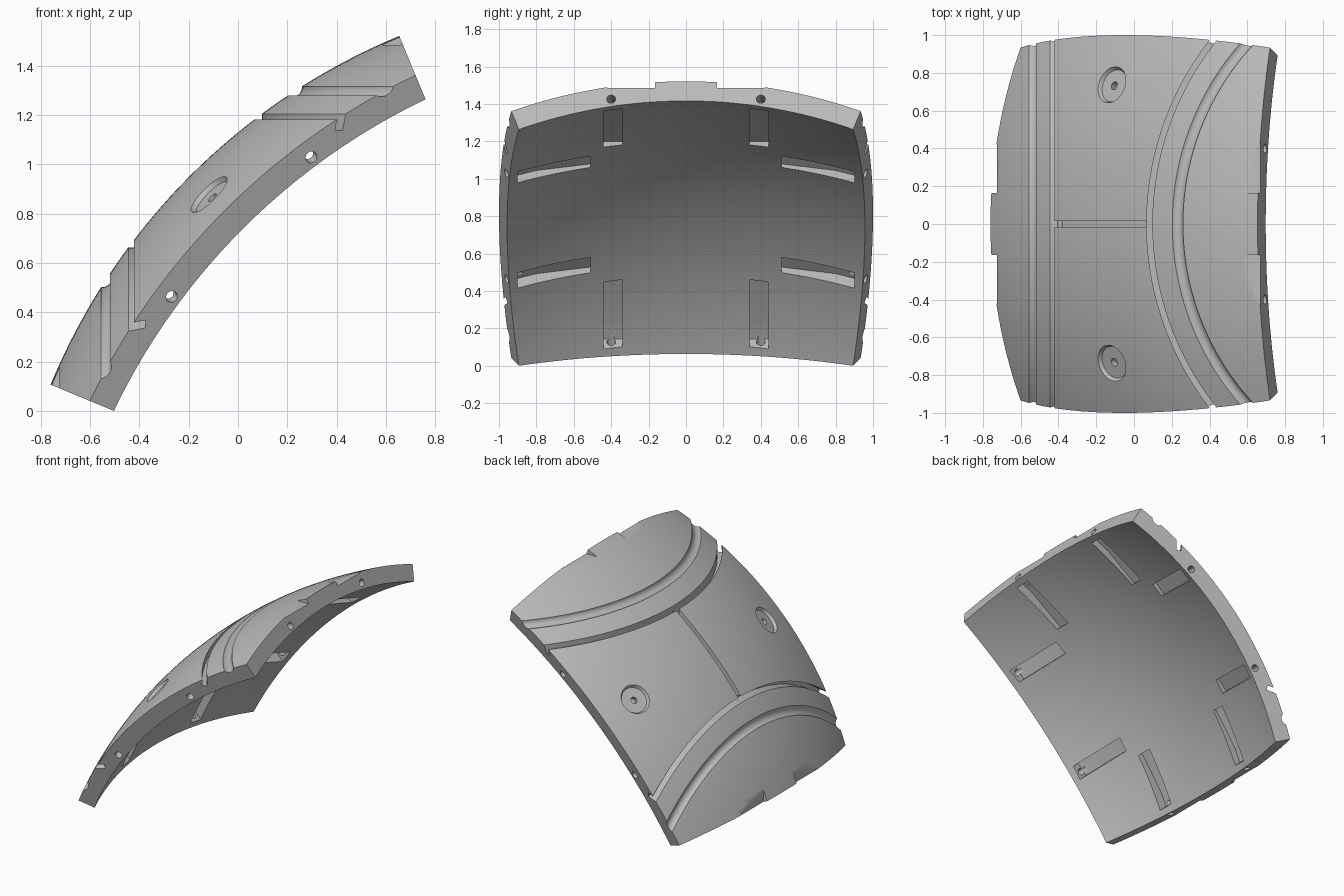
import bpy, bmesh, math
from mathutils import Matrix, Vector

if "Cube" in bpy.data.objects:
    bpy.data.objects.remove(bpy.data.objects["Cube"])

R_IN, R_OUT, HALF = 2.5, 2.613, math.radians(22.5)
CENTRE = Vector((1.654, 0, -0.893))
# Panel frame: u runs up the slope, v is y, n points out of the shell
S = math.sqrt(0.5)
FRAME = Matrix(((S, 0, -S), (0, 1, 0), (S, 0, S)))


def local(u, v, n):
    return FRAME @ Vector((u, v, n))


def flip(p):
    # mirror across the panel's diagonal
    return Vector((-p.z, p.y, -p.x))


def finish(bm, name):
    bmesh.ops.recalc_face_normals(bm, faces=bm.faces[:])
    mesh = bpy.data.meshes.new(name)
    bm.to_mesh(mesh)
    bm.free()
    obj = bpy.data.objects.new(name, mesh)
    obj.location = CENTRE
    bpy.context.collection.objects.link(obj)
    return obj


def loft(bm, sections):
    rows = [[bm.verts.new(p) for p in sec] for sec in sections]
    count = len(rows[0])
    for a, b in zip(rows, rows[1:]):
        for i in range(count):
            j = (i + 1) % count
            bm.faces.new((a[i], a[j], b[j], b[i]))
    bm.faces.new(rows[0])
    bm.faces.new(rows[-1][::-1])


def arc_pair(bm, profile, sweep=0.9, steps=60):
    # ring-shaped cutter around the vertical axis, plus its diagonal mirror
    secs = []
    for k in range(steps + 1):
        t = sweep * (2 * k / steps - 1)
        secs.append([Vector((-r * math.cos(t), r * math.sin(t), h)) for r, h in profile])
    loft(bm, secs)
    loft(bm, [[flip(p) for p in sec] for sec in secs])


def drill(bm, point, direction, start, end, r1, r2, segs=32):
    spot = point + direction * (start + end) / 2
    turn = direction.to_track_quat('Z', 'Y').to_matrix().to_4x4()
    bmesh.ops.create_cone(bm, cap_ends=True, segments=segs, radius1=r1, radius2=r2,
                          depth=end - start, matrix=Matrix.Translation(spot) @ turn)


def around(k, along, across, n):
    # one of the four panel sides
    c, s = ((1, 0), (0, 1), (-1, 0), (0, -1))[k]
    return local(along * c - across * s, along * s + across * c, n)


# Shell: a block bent onto a sphere
bm = bmesh.new()
bmesh.ops.create_cube(bm, size=2)
flat_edges = [e for e in bm.edges if abs(e.verts[0].co.z - e.verts[1].co.z) < 0.1]
bmesh.ops.subdivide_edges(bm, edges=flat_edges, cuts=47, use_grid_fill=True)
for vert in bm.verts:
    x, y, z = vert.co
    ray = local(math.tan(x * HALF), math.tan(y * HALF), 1).normalized()
    vert.co = ray * (R_OUT if z > 0 else R_IN)
shell = finish(bm, "curved_panel")

# First cutters: seams, pockets, dishes and end notches
bm = bmesh.new()
arc_pair(bm, [(1.557, 2.03), (1.587, 2.03), (1.587, 2.3), (1.557, 2.3)])
ring_mid = Vector((1.422, 2.189)) * (1 + 0.02 / R_OUT)
arc_pair(bm, [(ring_mid.x + 0.038 * math.cos(a * math.tau / 28),
               ring_mid.y + 0.038 * math.sin(a * math.tau / 28)) for a in range(28)])
pocket = [(0.51, 2.25), (0.51, 2.45), (0.8, 2.4), (0.9, 2.365), (0.9, 2.2)]
for k in range(4):
    for mid in (-0.39, 0.39):
        loft(bm, [[around(k, a, mid + w, n) for a, n in pocket] for w in (-0.05, 0.05)])
dish_rays = [local(0, side * 0.738, 2.507).normalized() for side in (-1, 1)]
for ray in dish_rays:
    drill(bm, Vector(), ray, 2.592, 2.652, 0.088, 0.124, 48)
notch = [(-1.2, 2.378), (-0.8, 2.378), (-0.8, 2.6), (-1.2, 2.6)]
for side in (-1, 1):
    box = [[Vector((x, side * y, z)) for x, z in notch] for y in (0.165, 0.42)]
    loft(bm, box)
    loft(bm, [[flip(p) for p in sec] for sec in box])
first = finish(bm, "seam_and_pocket_cutter")

# Second cutters: middle seam, edge holes and dish holes
bm = bmesh.new()
sweep = math.radians(7.9)
angles = [sweep * (k / 8 - 1) for k in range(17)]
loft(bm, [[local(r * math.sin(t), y, r * math.cos(t)) for r, y in
           ((2.58, -0.015), (2.58, 0.015), (2.7, 0.015), (2.7, -0.015))] for t in angles])
for k in range(4):
    for mid in (-0.4, 0.4):
        spot = around(k, 0.96, mid, 2.319)
        out = around(k, math.cos(HALF), 0, -math.sin(HALF))
        drill(bm, spot, out, -0.1, 0.1, 0.024, 0.024, 24)
for ray in dish_rays:
    drill(bm, Vector(), ray, 2.56, 2.62, 0.022, 0.022, 24)
second = finish(bm, "hole_cutter")

# Cut the shell
bpy.context.view_layer.objects.active = shell
for cutter in (first, second):
    cutter.hide_render = True
    mod = shell.modifiers.new("cut", 'BOOLEAN')
    mod.operation = 'DIFFERENCE'
    mod.solver = 'EXACT'
    mod.object = cutter
    bpy.ops.object.modifier_apply(modifier=mod.name)
    bpy.data.objects.remove(cutter)

# Colour and shading
grey = bpy.data.materials.new("plain_grey")
grey.use_nodes = True
colour = (0.5, 0.5, 0.5, 1)
grey.diffuse_color = colour
grey.node_tree.nodes["Principled BSDF"].inputs["Base Color"].default_value = colour
shell.data.materials.clear()
shell.data.materials.append(grey)
for obj in bpy.context.selected_objects:
    obj.select_set(False)
shell.select_set(True)
bpy.ops.object.shade_smooth_by_angle(angle=math.radians(30))
